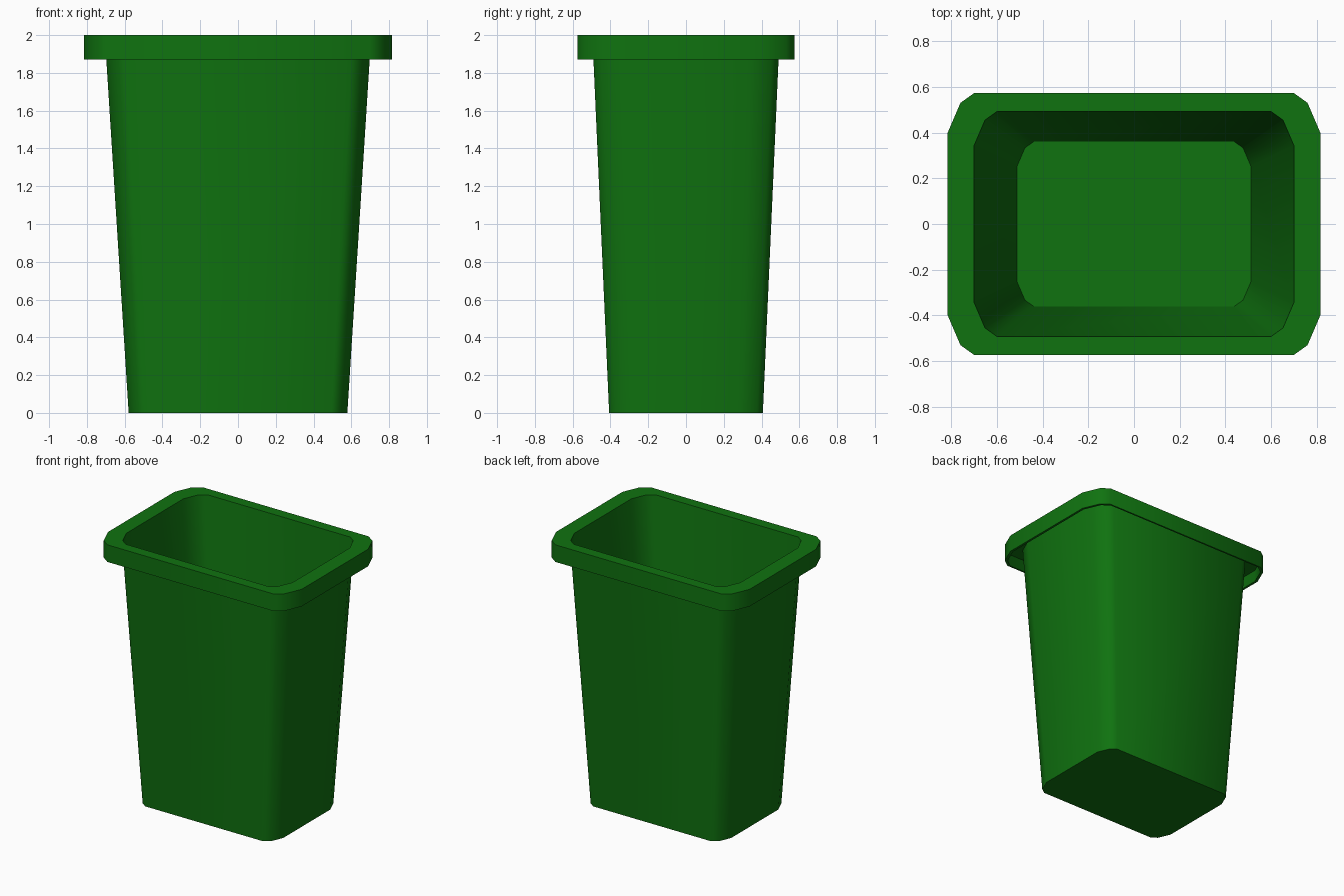
import bpy, bmesh, math

if "Cube" in bpy.data.objects:
    bpy.data.objects.remove(bpy.data.objects["Cube"])

# Rounded-rectangle section (one quadrant), mirrored into a full loop
QUAD = [(0.70, 0.343), (0.652, 0.455), (0.60, 0.492)]


def section():
    q = QUAD
    return (q + [(-x, y) for x, y in reversed(q)]
            + [(-x, -y) for x, y in q] + [(x, -y) for x, y in reversed(q)])


def loft(name, levels, mat):
    """Skin scaled copies of the section; cap the first and last loop."""
    bm = bmesh.new()
    loops = [[bm.verts.new((x * s, y * s, z)) for x, y in section()]
             for s, z in levels]
    n = len(loops[0])
    for a, b in zip(loops, loops[1:]):
        for i in range(n):
            j = (i + 1) % n
            bm.faces.new((a[i], a[j], b[j], b[i]))
    bm.faces.new(list(reversed(loops[0])))
    bm.faces.new(loops[-1])
    bmesh.ops.recalc_face_normals(bm, faces=bm.faces)
    mesh = bpy.data.meshes.new(name)
    bm.to_mesh(mesh)
    bm.free()
    ob = bpy.data.objects.new(name, mesh)
    bpy.context.collection.objects.link(ob)
    mesh.materials.append(mat)
    bpy.context.view_layer.objects.active = ob
    ob.select_set(True)
    bpy.ops.object.shade_smooth_by_angle(angle=math.radians(40))
    return ob


green = bpy.data.materials.new("green_plastic")
green.diffuse_color = (0.005, 0.17, 0.005, 1)
green.use_nodes = True
green.node_tree.nodes["Principled BSDF"].inputs["Base Color"].default_value = green.diffuse_color

# Open bin: tapered outside, overhanging hollow lip, tapered inside and floor
loft("bin_body", [
    (0.827, 0.0),    # underside
    (1.004, 1.96),   # outer wall up to the lip
    (1.140, 1.96),   # lip ceiling
    (1.140, 1.87),   # lip inner face
    (1.165, 1.87),   # lip lower edge
    (1.165, 2.0),    # lip outer face
    (1.0, 2.0),      # flat rim
    (0.732, 0.08),   # inner wall down to the floor
], green)
